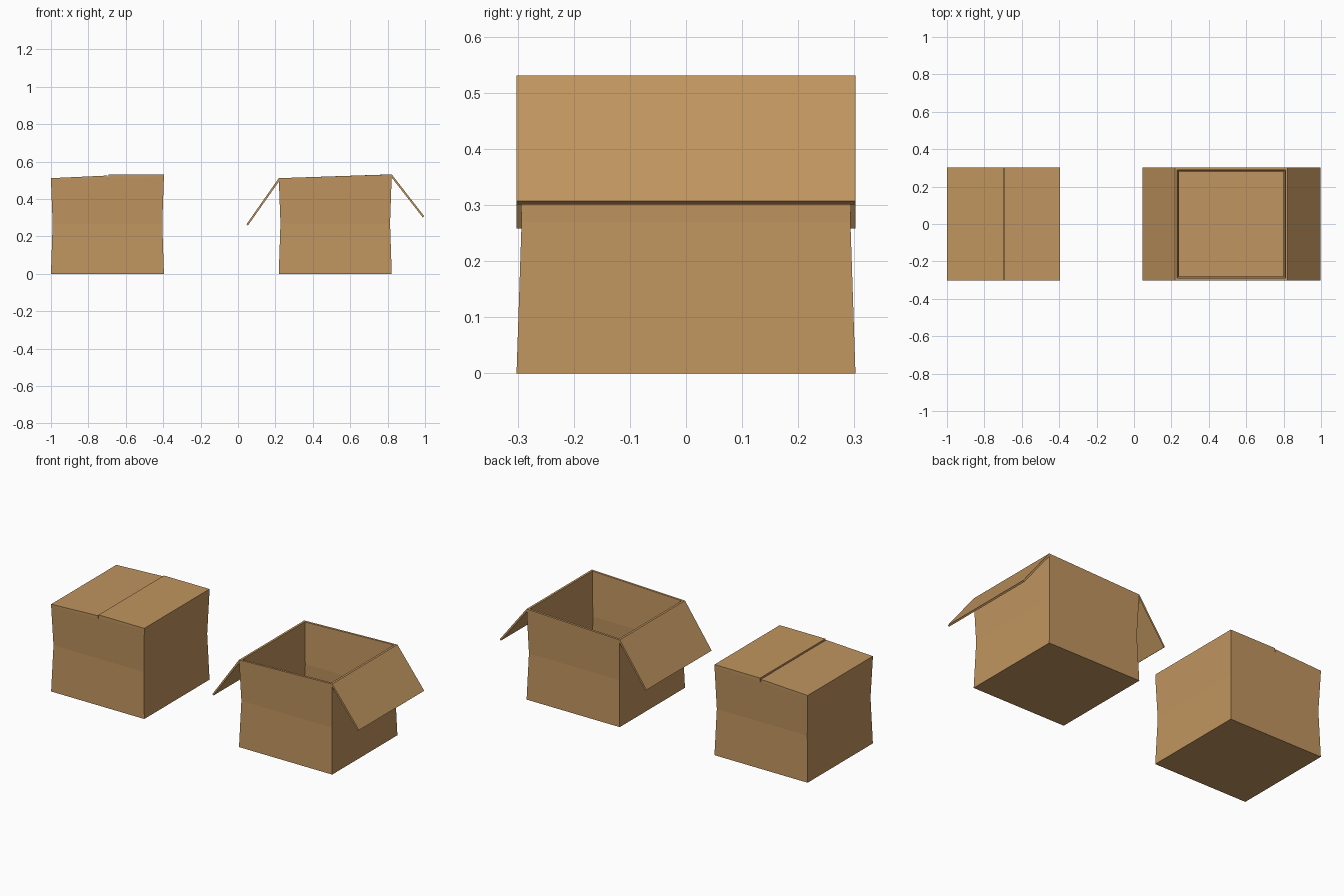
import bpy, bmesh

if "Cube" in bpy.data.objects:
    bpy.data.objects.remove(bpy.data.objects["Cube"])

card = bpy.data.materials.new("cardboard tan")
card.diffuse_color = (0.53, 0.30, 0.115, 1)
card.use_nodes = True
card.node_tree.nodes["Principled BSDF"].inputs["Base Color"].default_value = card.diffuse_color

HALF = 0.302      # half width of a box
WAIST = 0.009     # how far the walls sag inwards
WALL = 0.013      # card thickness of the walls


def finish(name, bm):
    bmesh.ops.recalc_face_normals(bm, faces=bm.faces)
    me = bpy.data.meshes.new(name)
    bm.to_mesh(me)
    bm.free()
    me.materials.append(card)
    ob = bpy.data.objects.new(name, me)
    bpy.context.collection.objects.link(ob)
    return ob


def ring(bm, cx, half, z_left, z_right):
    return [bm.verts.new((cx + sx * half, sy * half, z_left if sx < 0 else z_right))
            for sx, sy in ((-1, -1), (1, -1), (1, 1), (-1, 1))]


def box_body(name, cx, z_left, z_right, hollow):
    """Waisted box; a hollow one gets an inner skin and a floor."""
    bm = bmesh.new()
    levels = [(HALF, 0, 0), (HALF - WAIST, 0.27, 0.27), (HALF, z_left, z_right)]
    if hollow:
        levels += [(HALF - WALL, z_left, z_right),
                   (HALF - WALL - WAIST, 0.27, 0.27),
                   (HALF - WALL, 0.013, 0.013)]
    rings = [ring(bm, cx, *lv) for lv in levels]
    for a, b in zip(rings, rings[1:]):
        for i in range(4):
            j = (i + 1) % 4
            bm.faces.new((a[i], a[j], b[j], b[i]))
    bm.faces.new(rings[0])
    bm.faces.new(rings[-1])
    return finish(name, bm)


def panel(name, profile, half=HALF):
    """Flap: an x-z profile extruded across the box."""
    bm = bmesh.new()
    a = [bm.verts.new((x, -half, z)) for x, z in profile]
    b = [bm.verts.new((x, half, z)) for x, z in profile]
    bm.faces.new(a)
    bm.faces.new(b)
    n = len(profile)
    for i in range(n):
        j = (i + 1) % n
        bm.faces.new((a[i], a[j], b[j], b[i]))
    return finish(name, bm)


# Closed box: the left flap slopes up, the right one lies level and a bit higher
box_body("closed_box_body", -0.698, 0.50, 0.52, False)
panel("closed_left_flap", [(-1.0, 0.50), (-0.697, 0.51), (-0.697, 0.525), (-1.0, 0.511)])
panel("closed_right_flap", [(-0.692, 0.51), (-0.396, 0.52), (-0.396, 0.531), (-0.692, 0.531)])

# Open box: hollow body with two flaps hanging outwards
box_body("open_box_body", 0.52, 0.511, 0.531, True)
panel("open_left_flap", [(0.218, 0.511), (0.045, 0.264), (0.053, 0.258), (0.222, 0.498)])
panel("open_right_flap", [(0.822, 0.531), (0.996, 0.307), (0.988, 0.301), (0.818, 0.519)])

# Small square patch on the floor of the open box
panel("floor_patch", [(0.493, 0.012), (0.547, 0.012), (0.547, 0.017), (0.493, 0.017)], 0.026)
